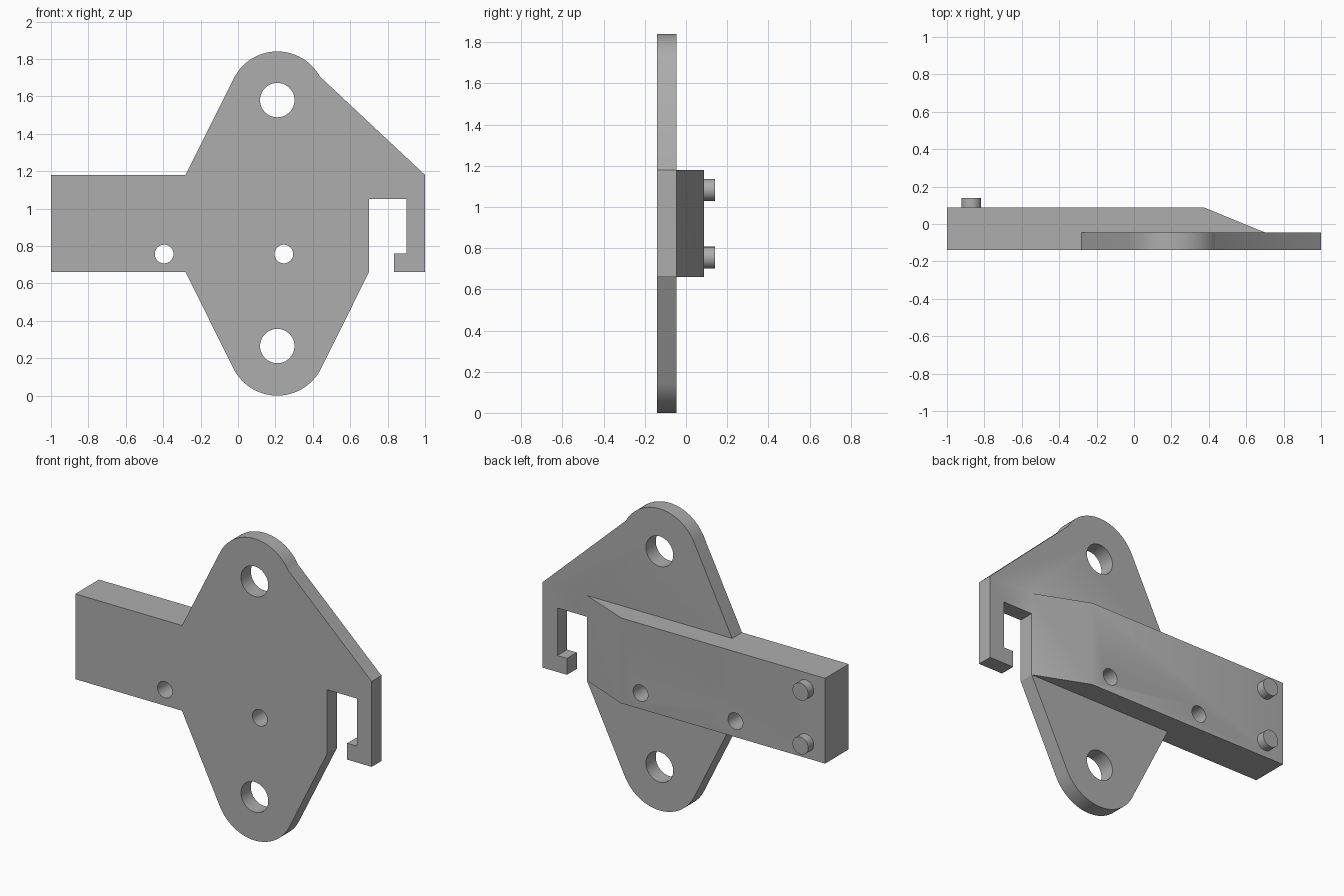
import bpy, bmesh
from math import sin, cos, radians, pi
from mathutils import Vector

cube = bpy.data.objects.get("Cube")
if cube:
    bpy.data.objects.remove(cube)

FRONT, PLATE_BACK, BAR_BACK, PEG_END = -0.14, -0.045, 0.088, 0.14
LOW, HIGH = 0.66, 1.18           # height range of the bar
CX, TOP_Z, BOTTOM_Z = 0.21, 1.58, 0.262

grey = bpy.data.materials.new("plain grey")
grey.use_nodes = True
colour = (0.42, 0.42, 0.42, 1)
grey.diffuse_color = colour
grey.node_tree.nodes["Principled BSDF"].inputs["Base Color"].default_value = colour


def prism(name, points, offset):
    """Extrude a closed 3D outline along an offset vector."""
    bm = bmesh.new()
    face = bm.faces.new([bm.verts.new(p) for p in points])
    side = bmesh.ops.extrude_face_region(bm, geom=[face])
    moved = [v for v in side["geom"] if isinstance(v, bmesh.types.BMVert)]
    bmesh.ops.translate(bm, verts=moved, vec=Vector(offset))
    bmesh.ops.recalc_face_normals(bm, faces=bm.faces)
    mesh = bpy.data.meshes.new(name)
    bm.to_mesh(mesh)
    bm.free()
    mesh.materials.append(grey)
    obj = bpy.data.objects.new(name, mesh)
    bpy.context.collection.objects.link(obj)
    return obj


def arc(x, z, r, start, end, steps):
    angles = [radians(start + (end - start) * i / steps) for i in range(steps + 1)]
    return [(x + r * cos(a), z + r * sin(a)) for a in angles]


def rod(name, x, z, r, y0, y1):
    ring = arc(x, z, r, 0, 360, 48)[:-1]
    return prism(name, [(px, y0, pz) for px, pz in ring], (0, y1 - y0, 0))


def combine(target, tool, operation):
    """Apply a boolean and discard the tool."""
    mod = target.modifiers.new(operation, "BOOLEAN")
    mod.operation, mod.object, mod.solver = operation, tool, "EXACT"
    bpy.context.view_layer.objects.active = target
    bpy.ops.object.modifier_apply(modifier=mod.name)
    bpy.data.objects.remove(tool)


def smooth(obj):
    bpy.ops.object.select_all(action="DESELECT")
    obj.select_set(True)
    bpy.context.view_layer.objects.active = obj
    bpy.ops.object.shade_smooth_by_angle(angle=radians(25))


# Mounting plate with rounded lobes and a hooked slot
outline = [(-0.28, HIGH)]
outline += arc(CX, TOP_Z, 0.26, 153, 29, 32)
outline += [(1, HIGH), (1, LOW), (0.835, LOW), (0.835, 0.76), (0.9, 0.76),
            (0.9, 1.05), (0.7, 1.05), (0.7, LOW)]
outline += arc(CX, BOTTOM_Z, 0.262, -27, -153, 32)
outline += [(-0.28, LOW)]
bracket = prism("bracket_plate", [(x, FRONT, z) for x, z in outline],
                (0, PLATE_BACK - FRONT, 0))

# Thick arm with a tapered end, joined to the plate
profile = [(-1, FRONT), (-1, BAR_BACK), (0.375, BAR_BACK), (0.7, PLATE_BACK), (0.7, FRONT)]
arm = prism("arm", [(x, y, LOW) for x, y in profile], (0, 0, HIGH - LOW))
combine(bracket, arm, "UNION")

# Bolt holes and pin holes
for x, z, r in [(CX, TOP_Z, 0.092), (CX, 0.265, 0.092), (-0.395, 0.757, 0.05), (0.245, 0.757, 0.05)]:
    cutter = rod("hole_cutter", x, z, r, FRONT - 0.1, BAR_BACK + 0.1)
    cutter.hide_render = True
    combine(bracket, cutter, "DIFFERENCE")
smooth(bracket)

# Locating pegs on the back of the arm
for name, z in [("upper_peg", 1.083), ("lower_peg", 0.754)]:
    smooth(rod(name, -0.87, z, 0.053, BAR_BACK - 0.01, PEG_END))
